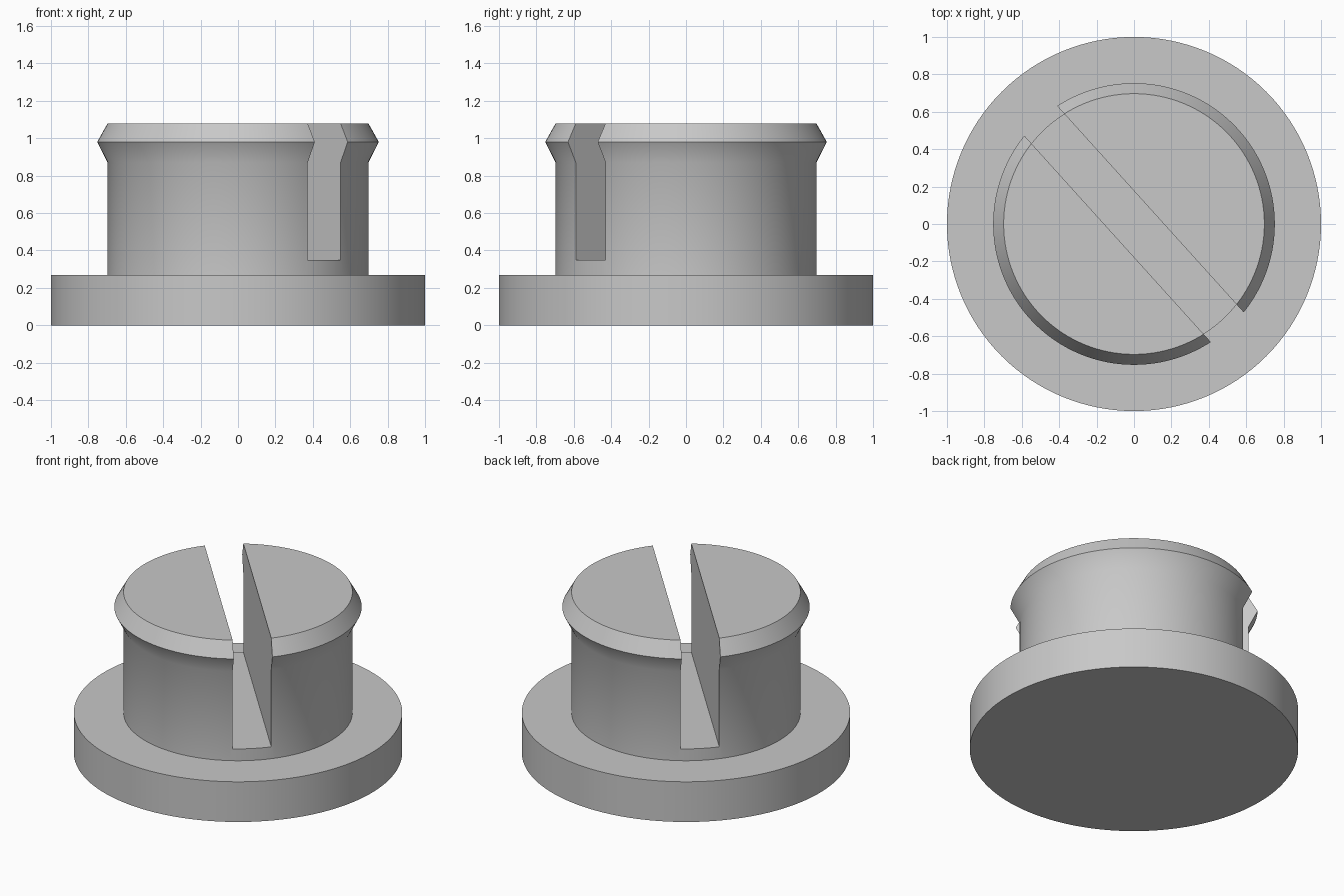
import bpy
import bmesh
import math
from mathutils import Matrix, Vector

default = bpy.data.objects.get("Cube")
if default:
    bpy.data.objects.remove(default, do_unlink=True)

# Single plain grey
grey = bpy.data.materials.new("light grey")
grey.use_nodes = True
colour = (0.58, 0.58, 0.58, 1)
grey.diffuse_color = colour
grey.node_tree.nodes["Principled BSDF"].inputs["Base Color"].default_value = colour


def make_object(name, bm):
    bmesh.ops.recalc_face_normals(bm, faces=bm.faces)
    mesh = bpy.data.meshes.new(name)
    bm.to_mesh(mesh)
    bm.free()
    mesh.materials.append(grey)
    obj = bpy.data.objects.new(name, mesh)
    bpy.context.collection.objects.link(obj)
    return obj


def lathe(name, profile, segments=128):
    """Solid of revolution with flat end caps."""
    bm = bmesh.new()
    rings = []
    for radius, z in profile:
        angles = [math.tau * i / segments for i in range(segments)]
        rings.append([bm.verts.new((radius * math.cos(a), radius * math.sin(a), z))
                      for a in angles])
    for low, high in zip(rings, rings[1:]):
        for i in range(segments):
            j = (i + 1) % segments
            bm.faces.new((low[i], low[j], high[j], high[i]))
    bm.faces.new(rings[0][::-1])
    bm.faces.new(rings[-1])
    return make_object(name, bm)


# Flange, stem and barbed head in one profile
plug = lathe("slotted_plug", [(1, 0), (1, 0.27), (0.697, 0.27), (0.697, 0.87),
                              (0.753, 0.98), (0.697, 1.08)])

# Diagonal slot cutter, open at the top and both ends
slot_floor, slot_top = 0.35, 1.4
bm = bmesh.new()
bmesh.ops.create_cube(bm, size=1)
bm.transform(Matrix.Translation((0, 0, (slot_floor + slot_top) / 2))
             @ Matrix.Rotation(math.radians(-47.9), 4, "Z")
             @ Matrix.Diagonal(Vector((3, 0.237, slot_top - slot_floor, 1))))
cutter = make_object("slot_cutter", bm)
cutter.hide_render = True

# Cut the slot and keep the result
cut = plug.modifiers.new("slot", "BOOLEAN")
cut.operation = "DIFFERENCE"
cut.solver = "EXACT"
cut.object = cutter
bpy.ops.object.select_all(action="DESELECT")
plug.select_set(True)
bpy.context.view_layer.objects.active = plug
bpy.ops.object.modifier_apply(modifier=cut.name)
bpy.data.objects.remove(cutter, do_unlink=True)

# Smooth round walls, crisp rims and slot edges
bpy.ops.object.shade_smooth_by_angle(angle=math.radians(30))
